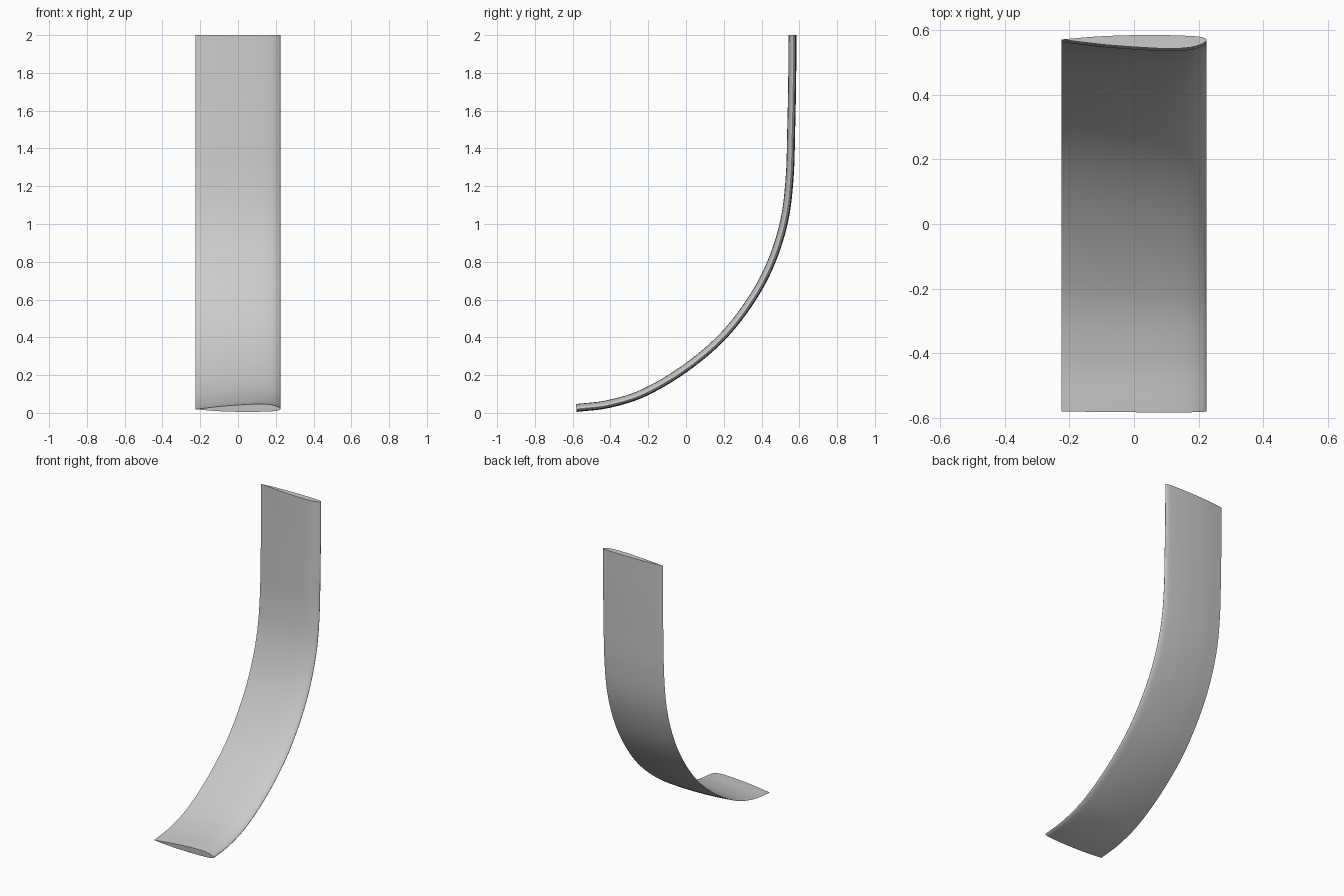
import bpy
import bmesh
import math
from mathutils import Vector

cube = bpy.data.objects.get("Cube")
if cube:
    bpy.data.objects.remove(cube, do_unlink=True)


def smooth_line(points, steps):
    """Catmull-Rom line through 2D points."""
    pts = [Vector(p) for p in points]
    pts = [2 * pts[0] - pts[1]] + pts + [2 * pts[-1] - pts[-2]]
    line = []
    for a, b, c, d in zip(pts, pts[1:], pts[2:], pts[3:]):
        for i in range(steps):
            t = i / steps
            line.append(0.5 * (2 * b + (c - a) * t
                               + (2 * a - 5 * b + 4 * c - d) * t ** 2
                               + (3 * b - a - 3 * c + d) * t ** 3))
    line.append(pts[-2])
    return line


# Wing section: x along the chord, second value towards the inside of the bend
section = smooth_line([
    (-0.225, 0), (-0.1, 0.015), (0, 0.023), (0.1, 0.028), (0.17, 0.025),
    (0.21, 0.014), (0.225, 0.001), (0.21, -0.007), (0.17, -0.011),
    (0.05, -0.014), (-0.1, -0.010), (-0.225, 0)], 5)[:-1]

# Bend of the blade in the y-z plane
path = smooth_line([
    (-0.58, 0.019), (-0.41, 0.04), (-0.22, 0.10), (0, 0.23), (0.2, 0.40),
    (0.355, 0.60), (0.46, 0.80), (0.528, 1.02), (0.556, 1.25),
    (0.564, 1.5), (0.569, 1.75), (0.571, 2)], 6)

# Sweep the section along the path
bm = bmesh.new()
rings = []
for i, p in enumerate(path):
    tangent = (path[min(i + 1, len(path) - 1)] - path[max(i - 1, 0)]).normalized()
    inward = Vector((-tangent.y, tangent.x))
    if i == len(path) - 1:
        inward = Vector((-1, 0))  # level top end
    rings.append([bm.verts.new((s.x, *(p + inward * s.y))) for s in section])
n = len(section)
for low, high in zip(rings, rings[1:]):
    for j in range(n):
        k = (j + 1) % n
        bm.faces.new((low[j], low[k], high[k], high[j]))
bm.faces.new(rings[0])
bm.faces.new(rings[-1])
bmesh.ops.recalc_face_normals(bm, faces=bm.faces)

mesh = bpy.data.meshes.new("curved_blade")
bm.to_mesh(mesh)
bm.free()
blade = bpy.data.objects.new("curved_blade", mesh)
bpy.context.collection.objects.link(blade)

# Plain grey finish
grey = bpy.data.materials.new("light_grey")
grey.use_nodes = True
colour = (0.6, 0.6, 0.6, 1)
grey.diffuse_color = colour
grey.node_tree.nodes["Principled BSDF"].inputs["Base Color"].default_value = colour
mesh.materials.append(grey)

bpy.ops.object.select_all(action="DESELECT")
blade.select_set(True)
bpy.context.view_layer.objects.active = blade
bpy.ops.object.shade_smooth_by_angle(angle=math.radians(35))
